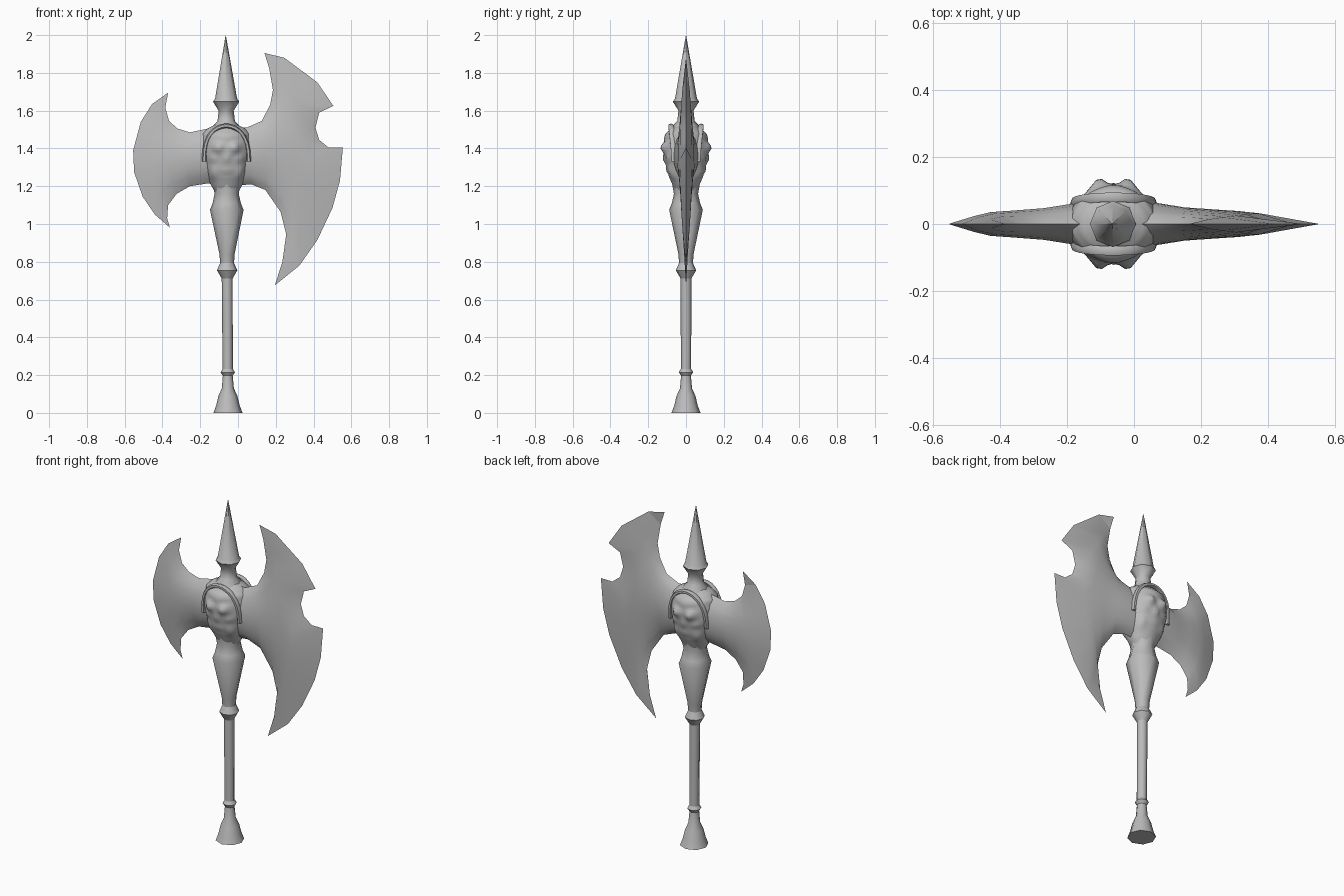
import bpy, bmesh, math

if "Cube" in bpy.data.objects:
    bpy.data.objects.remove(bpy.data.objects["Cube"], do_unlink=True)

steel = bpy.data.materials.new("grey_steel")
steel.use_nodes = True
GREY = (0.5, 0.5, 0.5, 1)
steel.diffuse_color = GREY
steel.node_tree.nodes["Principled BSDF"].inputs["Base Color"].default_value = GREY


def finish(name, bm, angle):
    """Clean the mesh, link it as a named object and shade it."""
    bmesh.ops.remove_doubles(bm, verts=bm.verts, dist=0.0004)
    bmesh.ops.recalc_face_normals(bm, faces=bm.faces)
    mesh = bpy.data.meshes.new(name)
    bm.to_mesh(mesh)
    bm.free()
    mesh.materials.append(steel)
    ob = bpy.data.objects.new(name, mesh)
    bpy.context.collection.objects.link(ob)
    bpy.ops.object.select_all(action='DESELECT')
    ob.select_set(True)
    bpy.context.view_layer.objects.active = ob
    bpy.ops.object.shade_smooth_by_angle(angle=math.radians(angle))
    return ob


def axis_x(z):
    """The shaft leans very slightly."""
    return -0.053 - 0.006 * z


def bridge(bm, a, b, closed):
    n = len(a)
    for i in range(n if closed else n - 1):
        j = (i + 1) % n
        bm.faces.new((a[i], a[j], b[j], b[i]))


def lathe(name, rows, sides, angle, shape=None):
    """Stack elliptical rings given as (z, half x, half y)."""
    bm = bmesh.new()
    rings = []
    for z, rx, ry in rows:
        ring = []
        for k in range(sides):
            t = 2 * math.pi * k / sides
            x, y = rx * math.cos(t), ry * math.sin(t)
            if shape:
                y = shape(x, y, z)
            ring.append(bm.verts.new((axis_x(z) + x, y, z)))
        rings.append(ring)
    for a, b in zip(rings, rings[1:]):
        bridge(bm, a, b, True)
    bm.faces.new(rings[0])
    bm.faces.new(rings[-1])
    return finish(name, bm, angle)


def turned(name, profile):
    return lathe(name, [(z, r, r) for z, r in profile], 8, 50)


# Octagonal shaft, from flared foot to collar
turned("foot", [(0, .077), (.04, .062), (.09, .05), (.13, .032), (.21, .025)])
turned("lower_ring", [(.195, .025), (.215, .038), (.235, .026)])
turned("shaft", [(.2, .027), (.73, .029)])
turned("middle_ring", [(.71, .028), (.755, .054), (.80, .034)])
turned("grip", [(.78, .036), (.84, .04), (1.075, .089), (1.11, .075),
                (1.16, .064), (1.22, .075)])
turned("neck", [(1.46, .09), (1.52, .07), (1.545, .046), (1.60, .04), (1.645, .068)])
turned("spike", [(1.635, .06), (1.648, .069), (1.665, .058), (1.998, .001)])


# Skull relief on both sides of the hub
def dent(x, z, cx, cz, w, h):
    return math.exp(-((x - cx) / w) ** 2 - ((z - cz) / h) ** 2)


def face_relief(x, y, z):
    d = 0.0
    for s in (-1, 1):
        d -= .028 * dent(x, z, s * .045, 1.405, .026, .026)   # eye sockets
        d += .010 * dent(x, z, s * .072, 1.345, .024, .02)    # cheekbones
        d -= .014 * dent(x, z, s * .075, 1.27, .025, .035)    # hollow cheeks
    d -= .012 * dent(x, z, 0, 1.345, .014, .02)               # nose
    d += .008 * dent(x, z, 0, 1.46, .07, .025)                # brow
    d -= .008 * dent(x, z, 0, 1.285, .04, .01)                # mouth
    weight = min(1, abs(y) / .05)
    return y + math.copysign(d * weight, y)


keys = [(1.16, .055, .05), (1.20, .08, .068), (1.25, .1, .09), (1.31, .12, .106),
        (1.37, .135, .116), (1.43, .135, .115), (1.48, .125, .102),
        (1.505, .10, .08), (1.525, .06, .05)]
STEPS = 4
rows = [tuple(p + (q - p) * i / STEPS for p, q in zip(a, b))
        for a, b in zip(keys, keys[1:]) for i in range(STEPS)] + [keys[-1]]
lathe("skull_hub", rows, 48, 60, face_relief)

# Hood rim arching over each face
for side, label in ((-1, "front"), (1, "back")):
    bm = bmesh.new()
    rings = []
    for i in range(17):
        t = math.pi * i / 16
        x = .118 * math.cos(t)
        z = 1.33 + .19 * math.sin(t) ** .75
        y = .062 + .018 * math.sin(t)
        ring = []
        for k in range(6):
            a = math.pi * k / 3
            out = .012 * math.cos(a)
            ring.append(bm.verts.new((axis_x(z) + x + out * math.cos(t),
                                      side * (y + .016 * math.sin(a)),
                                      z + out * math.sin(t))))
        rings.append(ring)
    for a, b in zip(rings, rings[1:]):
        bridge(bm, a, b, True)
    bm.faces.new(rings[0])
    bm.faces.new(rings[-1])
    finish(label + "_hood", bm, 50)


def blade(name, ribs, edge):
    """Loft ribs (top, middle, bottom, half thickness) out to a sharp edge."""
    bm = bmesh.new()
    n = len(edge)
    for side in (-1, 1):
        lines = []
        for top, mid, low, thick in ribs:
            line = []
            for i in range(n):
                v = i / (n - 1)
                wt, wm, wl = (1 - v) * (1 - 2 * v), 4 * v * (1 - v), v * (2 * v - 1)
                x, z = (wt * p + wm * q + wl * r for p, q, r in zip(top, mid, low))
                y = thick * max(0, math.sin(math.pi * v)) ** .6
                line.append(bm.verts.new((x, side * y, z)))
            lines.append(line)
        lines.append([bm.verts.new((x, 0, z)) for x, z in edge])
        for a, b in zip(lines, lines[1:]):
            bridge(bm, a, b, False)
    return finish(name, bm, 35)


# Large notched blade
blade("large_blade", [
    ((-.06, 1.52), (-.06, 1.36), (-.06, 1.20), .06),
    ((.045, 1.51), (.05, 1.36), (.07, 1.21), .066),
    ((.125, 1.545), (.15, 1.37), (.145, 1.18), .05),
    ((.17, 1.63), (.235, 1.375), (.225, 1.065), .044),
    ((.185, 1.71), (.31, 1.38), (.255, .945), .039),
    ((.165, 1.825), (.375, 1.38), (.235, .80), .032),
], [(.14, 1.905), (.245, 1.88), (.42, 1.75), (.505, 1.625), (.43, 1.59),
    (.41, 1.51), (.43, 1.445), (.48, 1.405), (.555, 1.405), (.54, 1.23),
    (.50, 1.085), (.42, .915), (.325, .78), (.195, .675)])

# Small crescent blade
blade("small_blade", [
    ((-.06, 1.52), (-.06, 1.36), (-.06, 1.20), .06),
    ((-.16, 1.505), (-.17, 1.36), (-.16, 1.215), .064),
    ((-.255, 1.485), (-.27, 1.35), (-.255, 1.20), .048),
    ((-.32, 1.505), (-.36, 1.345), (-.325, 1.16), .041),
    ((-.365, 1.545), (-.43, 1.34), (-.37, 1.10), .036),
    ((-.385, 1.615), (-.48, 1.335), (-.375, 1.03), .024),
], [(-.37, 1.695), (-.455, 1.635), (-.515, 1.54), (-.555, 1.39),
    (-.55, 1.275), (-.505, 1.145), (-.44, 1.05), (-.36, .98)])
